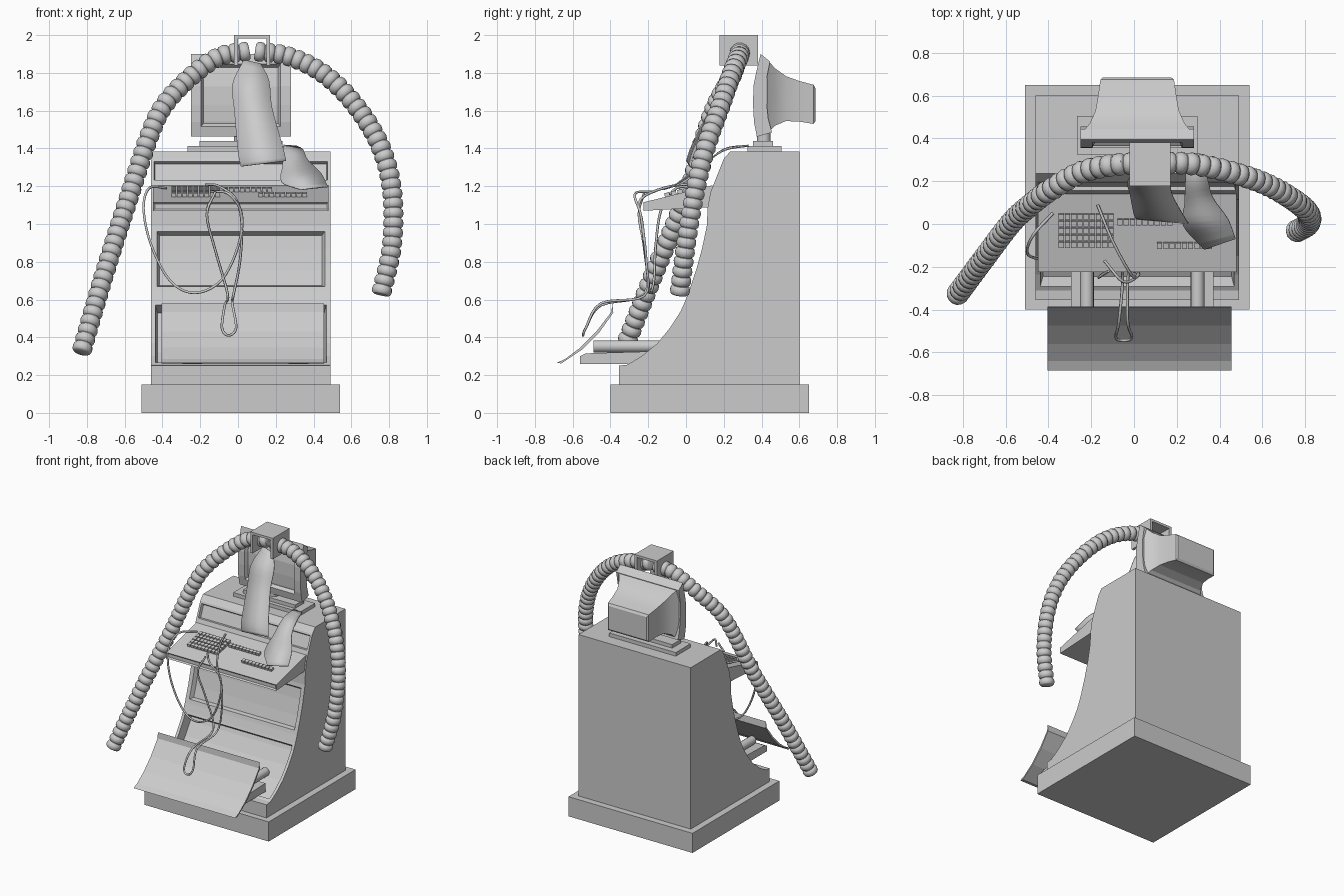
import bpy, bmesh, math
from mathutils import Vector, Matrix

if "Cube" in bpy.data.objects:
    bpy.data.objects.remove(bpy.data.objects["Cube"])

CX = 0.015  # cabinet centre line


def finish(bm, name, smooth=None):
    bmesh.ops.recalc_face_normals(bm, faces=bm.faces)
    me = bpy.data.meshes.new(name)
    bm.to_mesh(me)
    bm.free()
    ob = bpy.data.objects.new(name, me)
    bpy.context.collection.objects.link(ob)
    if smooth:
        bpy.ops.object.select_all(action='DESELECT')
        ob.select_set(True)
        bpy.context.view_layer.objects.active = ob
        bpy.ops.object.shade_smooth_by_angle(angle=math.radians(smooth))
    return ob


def box(name, x0, x1, y0, y1, z0, z1):
    bm = bmesh.new()
    size = Matrix.Diagonal((x1 - x0, y1 - y0, z1 - z0, 1))
    mid = Matrix.Translation(((x0 + x1) / 2, (y0 + y1) / 2, (z0 + z1) / 2))
    bmesh.ops.create_cube(bm, size=1, matrix=mid @ size)
    return finish(bm, name)


def extrude_profile(name, pts, x0, x1, insets=(), smooth=None):
    """Side profile (y, z) pulled along x; insets = (first, last, [(width, depth)])."""
    bm = bmesh.new()
    a = [bm.verts.new((x0, y, z)) for y, z in pts]
    b = [bm.verts.new((x1, y, z)) for y, z in pts]
    n = len(pts)
    strip = [bm.faces.new((a[i], a[(i + 1) % n], b[(i + 1) % n], b[i])) for i in range(n)]
    bm.faces.new(a)
    bm.faces.new(b[::-1])
    bmesh.ops.recalc_face_normals(bm, faces=bm.faces)
    for first, last, steps in insets:
        for width, depth in steps:
            bmesh.ops.inset_region(bm, faces=strip[first:last], thickness=width,
                                   depth=depth, use_even_offset=True)
    return finish(bm, name, smooth)


def spline(pts, steps):
    """Catmull-Rom samples through the given points."""
    p = [Vector(q) for q in pts]
    p = [2 * p[0] - p[1]] + p + [2 * p[-1] - p[-2]]
    out = []
    for i in range(1, len(p) - 2):
        for s in range(steps):
            t = s / steps
            out.append(0.5 * (2 * p[i] + (p[i + 1] - p[i - 1]) * t
                       + (2 * p[i - 1] - 5 * p[i] + 4 * p[i + 1] - p[i + 2]) * t * t
                       + (3 * p[i] - p[i - 1] - 3 * p[i + 1] + p[i + 2]) * t ** 3))
    return out + [p[-2]]


def ribbed_hose(name, pts, pitch=0.052, sides=14):
    dense = spline(pts, 40)
    dist = [0.0]
    for u, v in zip(dense, dense[1:]):
        dist.append(dist[-1] + (v - u).length)

    def at(d):
        i = next((k for k in range(1, len(dist)) if dist[k] >= d), len(dist) - 1)
        t = (d - dist[i - 1]) / (dist[i] - dist[i - 1])
        return dense[i - 1].lerp(dense[i], t), (dense[i] - dense[i - 1]).normalized()

    count = round(dist[-1] / pitch)
    bm = bmesh.new()
    rings = []
    for k in range(count):
        for f, r in ((0.02, 0.041), (0.16, 0.050), (0.5, 0.054), (0.84, 0.050), (0.98, 0.041)):
            c, d = at(dist[-1] * (k + f) / count)
            u = d.cross(Vector((0, 1, 0.2))).normalized()
            v = d.cross(u)
            rings.append([bm.verts.new(c + r * (u * math.cos(a) + v * math.sin(a)))
                          for a in (2 * math.pi * j / sides for j in range(sides))])
    for p, q in zip(rings, rings[1:]):
        for j in range(sides):
            bm.faces.new((p[j], p[(j + 1) % sides], q[(j + 1) % sides], q[j]))
    bm.faces.new(rings[0])
    bm.faces.new(rings[-1])
    return finish(bm, name, 40)


def ribbon(name, left, right):
    bm = bmesh.new()
    rows = [(bm.verts.new(l), bm.verts.new(r)) for l, r in zip(spline(left, 4), spline(right, 4))]
    for p, q in zip(rows, rows[1:]):
        bm.faces.new((p[0], p[1], q[1], q[0]))
    ob = finish(bm, name, 30)
    ob.modifiers.new("thickness", 'SOLIDIFY').thickness = 0.006


def cable(name, pts, radius=0.007):
    cu = bpy.data.curves.new(name, 'CURVE')
    cu.dimensions = '3D'
    cu.bevel_depth = radius
    cu.bevel_resolution = 1
    cu.use_fill_caps = True
    sp = cu.splines.new('POLY')
    path = spline(pts, 5)
    sp.points.add(len(path) - 1)
    for pt, co in zip(sp.points, path):
        pt.co = (*co, 1)
    bpy.context.collection.objects.link(bpy.data.objects.new(name, cu))


def cylinder(name, r, length, matrix, sides=16):
    bm = bmesh.new()
    bmesh.ops.create_cone(bm, cap_ends=True, segments=sides, radius1=r, radius2=r,
                          depth=length, matrix=matrix)
    return finish(bm, name, 40)


# Plinth and cabinet with sunken front panels
box("plinth", -0.51, 0.54, -0.40, 0.65, 0, 0.15)
cabinet = [(-0.355, 0.15), (-0.355, 0.25), (-0.31, 0.255), (-0.235, 0.30), (-0.15, 0.37),
           (-0.085, 0.45), (-0.03, 0.535), (-0.005, 0.59), (0.015, 0.64), (0.055, 0.76),
           (0.085, 0.87), (0.11, 0.99), (0.115, 1.09), (0.13, 1.17), (0.15, 1.22),
           (0.20, 1.345), (0.235, 1.385), (0.60, 1.385), (0.60, 0.15)]
extrude_profile("cabinet", cabinet, -0.46, 0.49, [
    (2, 7, [(0.022, 0), (0.012, -0.07)]),
    (8, 11, [(0.03, 0), (0.015, -0.03)]),
    (14, 15, [(0.015, 0), (0.006, -0.02)])])

# Open curved flap on sliding rails
extrude_profile("drop_flap", [(-0.39, 0.58), (-0.395, 0.535), (-0.475, 0.43), (-0.56, 0.345),
                              (-0.64, 0.285), (-0.685, 0.265), (-0.66, 0.262), (-0.55, 0.335),
                              (-0.46, 0.425), (-0.385, 0.53)][::-1], -0.405, 0.455)
for side, x in (("left", -0.22), ("right", 0.297)):
    s = -1 if x < 0 else 1
    cylinder(side + "_slide_tube", 0.032, 0.40,
             Matrix.Translation((x, -0.29, 0.352)) @ Matrix.Rotation(math.pi / 2, 4, 'X'))
    extrude_profile(side + "_slide_rail", [(-0.56, 0.26), (-0.56, 0.30), (-0.53, 0.315),
                                           (-0.20, 0.325), (-0.20, 0.26)],
                    min(x - s * 0.03, x + s * 0.075), max(x - s * 0.03, x + s * 0.075))

# Keyboard shelf and keys
extrude_profile("keyboard_shelf", [(-0.225, 1.07), (-0.225, 1.115), (0.14, 1.205), (0.14, 1.09)],
                -0.45, 0.48, [(0, 1, [(0.01, -0.01)])])
bm = bmesh.new()
for x0, y0, cols, rows in ((-0.34, 0.035, 9, 5), (-0.065, 0.01, 9, 1), (0.12, -0.10, 9, 1)):
    for i in range(cols):
        for j in range(rows):
            y = y0 - j * 0.033
            m = Matrix.Translation((x0 + i * 0.029, y, 1.122 + (y + 0.225) * 0.247))
            bmesh.ops.create_cube(bm, size=1, matrix=m @ Matrix.Rotation(0.24, 4, 'X')
                                  @ Matrix.Diagonal((0.024, 0.027, 0.026, 1)))
finish(bm, "keys")

# Monitor: stand, curved bezel with sunken screen, tapered shell
box("monitor_foot", CX - 0.282, CX + 0.282, 0.325, 0.505, 1.385, 1.413)
box("monitor_foot_step", CX - 0.22, CX + 0.22, 0.355, 0.46, 1.413, 1.44)
cylinder("monitor_neck", 0.036, 0.08, Matrix.Translation((CX, 0.412, 1.47)))
extrude_profile("monitor_bezel", [(0.395, 1.90), (0.373, 1.81), (0.357, 1.73), (0.355, 1.63),
                                  (0.36, 1.54), (0.375, 1.462), (0.455, 1.485), (0.435, 1.56),
                                  (0.425, 1.66), (0.425, 1.76), (0.445, 1.86)],
                CX - 0.265, CX + 0.265, [(0, 5, [(0.055, 0), (0.012, -0.025)])])
bm = bmesh.new()
rings = []
for y, h, z0, z1 in ((0.43, 0.255, 1.478, 1.872), (0.47, 0.222, 1.52, 1.825),
                     (0.53, 0.195, 1.545, 1.782), (0.60, 0.183, 1.542, 1.757),
                     (0.675, 0.172, 1.53, 1.737), (0.685, 0.16, 1.545, 1.72)):
    rings.append([bm.verts.new((CX + sx * h, y, z))
                  for sx, z in ((-1, z0), (1, z0), (1, z1), (-1, z1))])
for p, q in zip(rings, rings[1:]):
    for j in range(4):
        bm.faces.new((p[j], p[(j + 1) % 4], q[(j + 1) % 4], q[j]))
bm.faces.new(rings[0])
bm.faces.new(rings[-1])
finish(bm, "monitor_shell", 20)

# Hose hub: hollow bracket open in front, behind and below
box("hub_top", -0.02, 0.17, 0.178, 0.38, 1.982, 2.0)
box("hub_left_wall", -0.02, 0.0, 0.178, 0.38, 1.84, 1.982)
box("hub_right_wall", 0.15, 0.17, 0.178, 0.38, 1.84, 1.982)

# Ribbed hoses drooping either side
ribbed_hose("left_hose", [(0.06, 0.285, 1.915), (-0.10, 0.275, 1.885), (-0.25, 0.24, 1.78),
                          (-0.39, 0.16, 1.63), (-0.47, 0.10, 1.465), (-0.57, 0.01, 1.165),
                          (-0.70, -0.16, 0.76), (-0.83, -0.335, 0.32)])
ribbed_hose("right_hose", [(0.09, 0.285, 1.915), (0.275, 0.28, 1.885), (0.46, 0.24, 1.79),
                           (0.62, 0.185, 1.63), (0.75, 0.11, 1.42), (0.815, 0.05, 1.18),
                           (0.815, 0.0, 0.89), (0.757, -0.035, 0.625)])

# Hanging strips
ribbon("upper_strip",
       [(0.03, 0.26, 1.87), (-0.03, 0.20, 1.74), (-0.02, 0.14, 1.60), (0.0, 0.04, 1.38), (0.015, 0.02, 1.305)],
       [(0.12, 0.25, 1.85), (0.165, 0.20, 1.76), (0.18, 0.13, 1.62), (0.235, 0.03, 1.42), (0.255, 0.0, 1.335)])
ribbon("lower_strip",
       [(0.24, 0.33, 1.42), (0.24, 0.20, 1.40), (0.235, 0.09, 1.31), (0.23, -0.01, 1.225), (0.33, -0.12, 1.185)],
       [(0.31, 0.33, 1.415), (0.345, 0.21, 1.395), (0.37, 0.12, 1.34), (0.44, 0.02, 1.27), (0.475, -0.07, 1.20)])

# Loose cables
cable("looped_cable", [(-0.38, 0.05, 1.19), (-0.47, -0.05, 1.19), (-0.50, -0.13, 1.08),
                       (-0.46, -0.16, 0.89), (-0.36, -0.17, 0.70), (-0.23, -0.19, 0.635),
                       (-0.09, -0.20, 0.70), (0.0, -0.22, 0.88), (0.02, -0.24, 1.05),
                       (-0.05, -0.27, 1.16), (-0.14, -0.17, 1.17)])
cable("dangling_cable", [(-0.12, -0.22, 1.17), (-0.165, -0.25, 1.05), (-0.12, -0.22, 0.86),
                         (-0.055, -0.22, 0.63), (-0.07, -0.45, 0.57), (-0.085, -0.53, 0.45),
                         (-0.05, -0.545, 0.41), (-0.01, -0.53, 0.45), (-0.03, -0.45, 0.58),
                         (-0.025, -0.22, 0.62), (0.01, -0.21, 0.80), (0.02, -0.23, 1.0),
                         (-0.01, -0.24, 1.13), (-0.10, -0.08, 1.20), (-0.17, 0.09, 1.21)])
